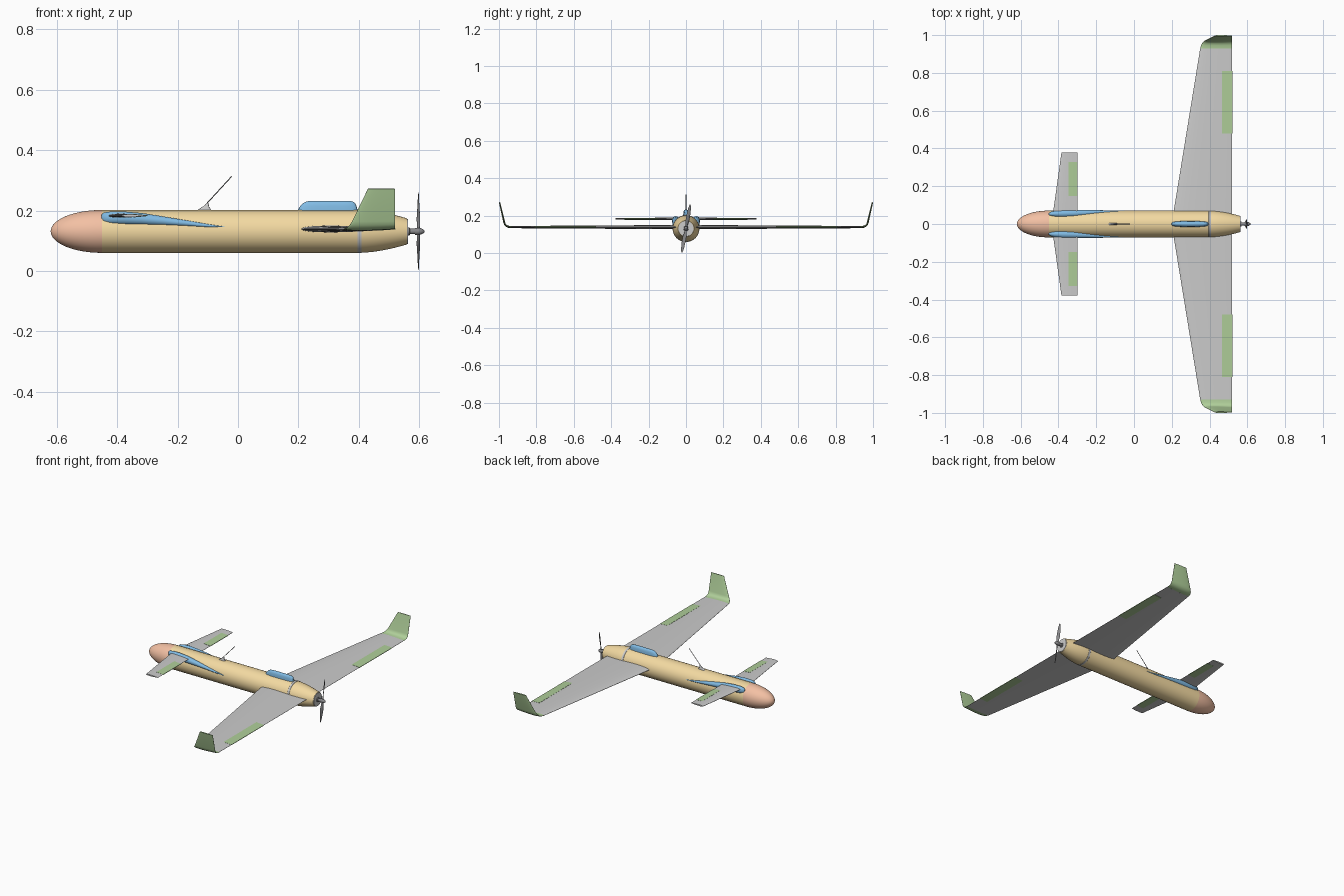
import bpy, bmesh
from math import sin, cos, pi, sqrt, radians, copysign
from mathutils import Vector, Matrix

if "Cube" in bpy.data.objects:
    bpy.data.objects.remove(bpy.data.objects["Cube"])

AXIS_Z = 0.131
R = 0.071


def material(name, rgb):
    m = bpy.data.materials.new(name)
    m.diffuse_color = (*rgb, 1)
    m.use_nodes = True
    m.node_tree.nodes["Principled BSDF"].inputs["Base Color"].default_value = m.diffuse_color
    return m


YELLOW = material("yellow", (0.90, 0.70, 0.36))
ORANGE = material("orange", (0.90, 0.53, 0.37))
BLUE = material("blue", (0.22, 0.50, 0.78))
GREEN = material("green", (0.43, 0.62, 0.32))
DARK = material("dark", (0.25, 0.25, 0.26))


def loft(name, rings, mat=None, mirror=False, angle=35):
    """Skin equal-length closed rings, cap both ends."""
    bm = bmesh.new()
    vs = [[bm.verts.new(p) for p in ring] for ring in rings]
    n = len(vs[0])
    for a, b in zip(vs, vs[1:]):
        for i in range(n):
            j = (i + 1) % n
            bm.faces.new((a[i], a[j], b[j], b[i]))
    bm.faces.new(vs[0])
    bm.faces.new(vs[-1])
    bmesh.ops.remove_doubles(bm, verts=bm.verts, dist=1e-6)
    bmesh.ops.recalc_face_normals(bm, faces=bm.faces)
    me = bpy.data.meshes.new(name)
    bm.to_mesh(me)
    bm.free()
    ob = bpy.data.objects.new(name, me)
    bpy.context.collection.objects.link(ob)
    if mat:
        me.materials.append(mat)
    bpy.ops.object.select_all(action='DESELECT')
    bpy.context.view_layer.objects.active = ob
    ob.select_set(True)
    bpy.ops.object.shade_smooth_by_angle(angle=radians(angle))
    if mirror:
        md = ob.modifiers.new("mirror", 'MIRROR')
        md.use_axis = (False, True, False)
    return ob


def lathe(name, profile, mat=None, n=48):
    """Revolve (x, radius) pairs around the body axis."""
    return loft(name, [[(x, r * cos(2 * pi * i / n), AXIS_Z + r * sin(2 * pi * i / n))
                        for i in range(n)] for x, r in profile], mat)


def half_thick(f, t):
    """Symmetric aerofoil half thickness at chord fraction f."""
    return 5 * t * (0.2969 * sqrt(f) - 0.126 * f - 0.3516 * f**2
                    + 0.2843 * f**3 - 0.1036 * f**4) + 0.0005


def foil(y, z, le, te, t, cant=0, start=None, grow=0, n=14):
    """Aerofoil ring at a span station; start = absolute x of the first cut."""
    c = te - le
    f0 = 0 if start is None else (start - le) / c
    fs = [f0 + (1 - f0) * (1 - cos(pi * i / n)) / 2 for i in range(n + 1)]
    pts = [(f, half_thick(f, t) + grow) for f in reversed(fs)]
    pts += [(f, -half_thick(f, t) - grow) for f in fs]
    s, k = sin(radians(cant)), cos(radians(cant))
    return [(le + f * c + (grow if f > 0.99 else 0), y - o * s, z + o * k) for f, o in pts]


def surface_panel(name, y0, y1, x0, station):
    """Green control surface following the wing skin."""
    loft(name, [foil(*station(y), start=x0, grow=0.0009) for y in (y0, y1)], GREEN, True)


# fuselage, nose cone and tail
body = [(-0.45, R), (0.40, R)]
body += [(0.40 + 0.16 * u, R - 0.028 * u**1.7) for u in (0.15, 0.3, 0.45, 0.6, 0.75, 0.9, 1)]
lathe("fuselage", body, YELLOW)
lathe("nose_cone", [(-0.45 - 0.17 * sin(a), max(R * cos(a), 0.0005))
                    for a in [pi / 2 * i / 14 for i in range(15)]], ORANGE)
lathe("seam_ring", [(0.395, R), (0.396, R + 0.0008), (0.408, R + 0.0008), (0.409, R - 0.001)])
lathe("tail_plate", [(0.555, 0.042), (0.563, 0.041)])


# main wing with upturned tips
def wing_station(y):
    return (y, 0.139, 0.199 + 0.163 * y, 0.52, 0.022 - 0.012 * y)


loft("wing", [foil(*wing_station(y)) for y in (0, 0.3, 0.6, 0.93)], None, True)
surface_panel("aileron", 0.48, 0.81, 0.466, wing_station)
tip = [(0.93, 0.139, 0.3506, 0.0108, 0), (0.947, 0.140, 0.356, 0.0105, 12),
       (0.960, 0.145, 0.363, 0.010, 35), (0.968, 0.154, 0.371, 0.009, 60),
       (0.972, 0.165, 0.378, 0.009, 77), (0.997, 0.272, 0.430, 0.006, 77)]
loft("winglet", [foil(y, z, le, 0.52, t, a) for y, z, le, t, a in tip], GREEN, True)


# canard with elevators
def canard_station(y):
    return (y, 0.183, -0.437 + 0.14 * y, -0.30, 0.0135 - 0.016 * y)


loft("canard", [foil(*canard_station(y)) for y in (0, 0.2, 0.378)], None, True)
surface_panel("elevator", 0.148, 0.328, -0.346, canard_station)

# teardrop fairings at the canard roots: x, centre y, centre z, radius y, radius z
fairing = [(-0.452, 0.052, 0.176, 0.003, 0.010), (-0.445, 0.053, 0.176, 0.010, 0.017),
           (-0.42, 0.054, 0.176, 0.017, 0.021), (-0.38, 0.055, 0.175, 0.021, 0.022),
           (-0.32, 0.056, 0.172, 0.020, 0.020), (-0.25, 0.059, 0.166, 0.015, 0.015),
           (-0.18, 0.063, 0.159, 0.010, 0.010), (-0.10, 0.067, 0.150, 0.005, 0.005),
           (-0.045, 0.068, 0.146, 0.002, 0.001)]
loft("canard_fairing", [[(x, y + ry * cos(pi * i / 12), z + rz * sin(pi * i / 12))
                         for i in range(24)] for x, y, z, ry, rz in fairing], BLUE, True)


# rounded dorsal housing
def pod_ring(z, x0, x1, w, n=32):
    sq = lambda v: copysign(abs(v)**0.6, v)
    return [((x0 + x1) / 2 + (x1 - x0) / 2 * sq(cos(2 * pi * i / n)),
             w * sq(sin(2 * pi * i / n)), z) for i in range(n)]


loft("dorsal_housing", [pod_ring(*s) for s in (
    (0.19, 0.195, 0.397, 0.016), (0.203, 0.199, 0.395, 0.015), (0.215, 0.206, 0.392, 0.014),
    (0.225, 0.216, 0.387, 0.012), (0.230, 0.227, 0.380, 0.009), (0.232, 0.238, 0.370, 0.005))], BLUE)

# whip antenna and its foot
loft("antenna_foot", [pod_ring(*s) for s in (
    (0.198, -0.140, -0.088, 0.007), (0.206, -0.128, -0.091, 0.006),
    (0.214, -0.115, -0.097, 0.004), (0.224, -0.103, -0.095, 0.002))])
a, b = Vector((-0.11, 0, 0.216)), Vector((-0.021, 0, 0.313))
side, up = Vector((0, 1, 0)), (b - a).cross(Vector((0, 1, 0))).normalized()
loft("antenna", [[p + 0.0017 * (side * cos(pi * i / 4) + up * sin(pi * i / 4))
                  for i in range(8)] for p in (a, b)], DARK)

# propeller hub and two twisted blades
lathe("propeller_shaft", [(0.56, 0.014), (0.568, 0.013), (0.569, 0.009), (0.588, 0.009)], DARK, 24)
lathe("propeller_spinner", [(0.586, 0.011), (0.588, 0.012), (0.604, 0.011), (0.611, 0.008),
                            (0.616, 0.004), (0.618, 0.0005)], DARK, 24)
blade = [(0.0, 0.010, 0.008, 50), (0.02, 0.014, 0.005, 42), (0.045, 0.022, 0.004, 30),
         (0.075, 0.021, 0.003, 20), (0.105, 0.016, 0.0025, 14), (0.123, 0.010, 0.002, 11),
         (0.130, 0.004, 0.001, 10)]
for k in range(2):
    place = (Matrix.Translation((0.597, 0, AXIS_Z))
             @ Matrix.Rotation(radians(-10) + k * pi, 4, 'X'))
    rings = []
    for r, w, t, twist in blade:
        turn = place @ Matrix.Translation((0, 0, r)) @ Matrix.Rotation(radians(twist), 4, 'Z')
        rings.append([turn @ Vector((t / 2 * sin(pi * i / 8), w / 2 * cos(pi * i / 8), 0))
                      for i in range(16)])
    loft(f"propeller_blade_{k + 1}", rings, DARK)
